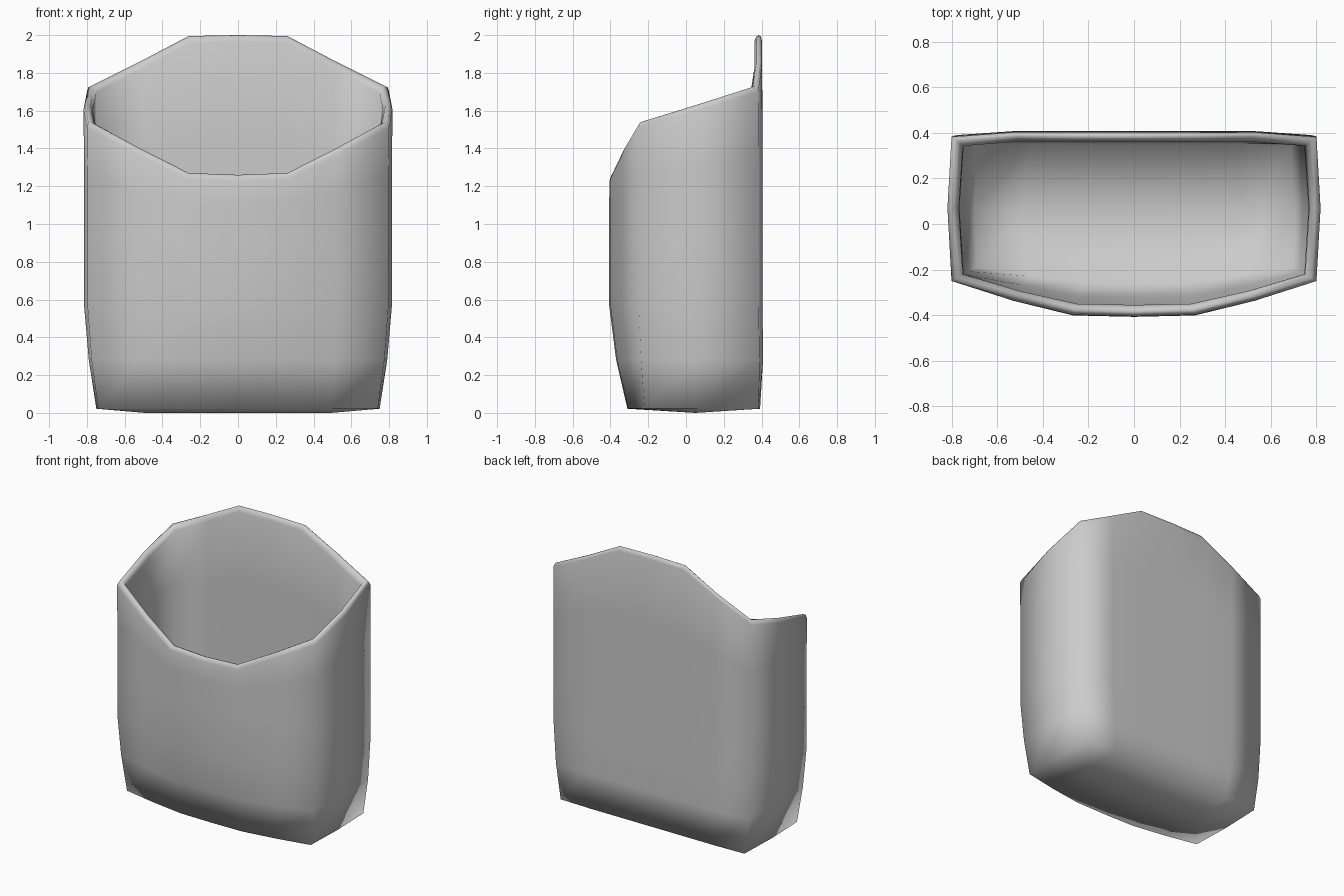
import bpy, bmesh

if "Cube" in bpy.data.objects:
    bpy.data.objects.remove(bpy.data.objects["Cube"])

XS = [-1, -0.665, -0.335, 0, 0.335, 0.665, 1]
# outline shape: fraction of bulge and rim heights by column
FRONT_BULGE = [0, 0.55, 0.96, 1, 0.96, 0.55, 0]
BACK_BULGE = [0, 1, 1, 1, 1, 1, 0]
FRONT_RIM = [1.54, 1.40, 1.27, 1.26, 1.27, 1.40, 1.54]
BACK_RIM = [1.73, 1.86, 1.995, 2.0, 1.995, 1.86, 1.73]
RIM = FRONT_RIM + [1.635] + BACK_RIM[::-1] + [1.635]


def ring(corner_x, side_x, corner_y, front_y, back_corner, back_y, inset=0.0):
    """16 plan points: front row, right side, back row, left side."""
    cx, sx = corner_x - inset, side_x - inset
    f = [(cx * x, corner_y + (front_y - corner_y) * b + inset * (0.6 + 0.4 * b))
         for x, b in zip(XS, FRONT_BULGE)]
    k = [(cx * x, back_corner + (back_y - back_corner) * b - inset * 0.8)
         for x, b in zip(XS, BACK_BULGE)]
    return f + [(sx, 0.07)] + k[::-1] + [(-sx, 0.07)]


bm = bmesh.new()
LOW = (0.74, 0.75, -0.22, -0.31, 0.385, 0.392)
SECOND = (0.775, 0.79, -0.238, -0.37, 0.39, 0.408)
BODY = (0.797, 0.815, -0.25, -0.407, 0.385, 0.405)
TOP = (0.80, 0.818, -0.25, -0.405, 0.382, 0.402)


def add(profile, height, inset=0.0):
    pts = ring(*profile, inset)
    return [bm.verts.new((p[0], p[1], height(i))) for i, p in enumerate(pts)]


def mid(t, drop=0.0):
    return lambda i: 0.9 + (RIM[i] - 0.9) * t - drop


# outer wall, rounded rim, inner wall
rings = [
    add(LOW, lambda i: 0.022),
    add(SECOND, lambda i: 0.28),
    add(BODY, lambda i: 0.57),
    add(BODY, lambda i: 0.9),
    add(BODY, mid(0.55)),
    add(TOP, mid(1, 0.03)),
    add(TOP, mid(1, 0.006), 0.008),
    add(TOP, mid(1), 0.02),
    add(TOP, mid(1, 0.008), 0.038),
    add(TOP, mid(1, 0.035), 0.05),
    add(BODY, mid(0.5), 0.05),
    add(BODY, lambda i: 0.9, 0.05),
    add(BODY, lambda i: 0.57, 0.05),
    add(SECOND, lambda i: 0.28, 0.05),
    add(LOW, lambda i: 0.075, 0.05),
]
for a, b in zip(rings, rings[1:]):
    for i in range(16):
        j = (i + 1) % 16
        bm.faces.new((a[i], a[j], b[j], b[i]))


# gently bulged floor, outside and inside
def floor(r, z):
    front, back = r[0:7], r[8:15][::-1]
    centre = [r[15]] + [bm.verts.new((0.74 * x, 0.05, z)) for x in XS[1:6]] + [r[7]]
    for lo, hi in ((front, centre), (centre, back)):
        for i in range(6):
            bm.faces.new((lo[i], lo[i + 1], hi[i + 1], hi[i]))


floor(rings[0], 0.0)
floor(rings[-1], 0.05)
bmesh.ops.recalc_face_normals(bm, faces=bm.faces)

mesh = bpy.data.meshes.new("pouch")
bm.to_mesh(mesh)
bm.free()
pouch = bpy.data.objects.new("open_pouch", mesh)
bpy.context.collection.objects.link(pouch)
for p in mesh.polygons:
    p.use_smooth = True
